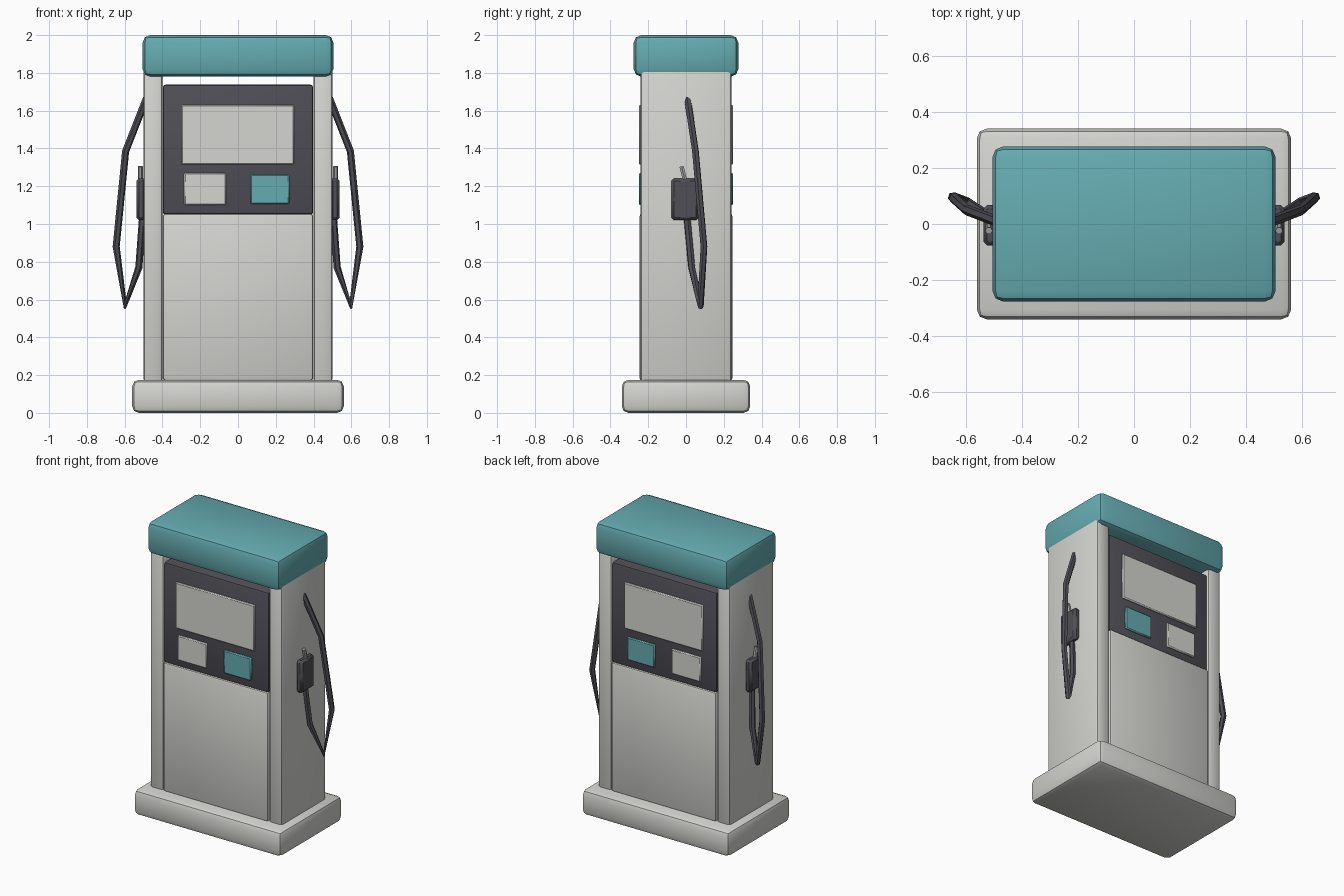
import bpy
from mathutils import Vector

if "Cube" in bpy.data.objects:
    bpy.data.objects.remove(bpy.data.objects["Cube"], do_unlink=True)


def material(name, rgb):
    m = bpy.data.materials.new(name)
    m.use_nodes = True
    m.diffuse_color = (*rgb, 1)
    m.node_tree.nodes["Principled BSDF"].inputs["Base Color"].default_value = (*rgb, 1)
    return m


WHITE = material("warm white paint", (0.66, 0.66, 0.63))
TEAL = material("teal paint", (0.13, 0.41, 0.44))
DARK = material("charcoal plastic", (0.08, 0.078, 0.095))
METAL = material("dull metal", (0.42, 0.42, 0.41))


def finish(obj, mat, angle=0.7):
    obj.data.materials.append(mat)
    bpy.ops.object.select_all(action='DESELECT')
    obj.select_set(True)
    bpy.context.view_layer.objects.active = obj
    bpy.ops.object.shade_smooth_by_angle(angle=angle)


def box(name, mat, xs, ys, zs, bevel, segments=2):
    """Rounded box given by its extents on each axis."""
    spans = (xs, ys, zs)
    bpy.ops.mesh.primitive_cube_add(size=1, location=[(a + b) / 2 for a, b in spans])
    obj = bpy.context.object
    obj.name = name
    obj.scale = [abs(b - a) for a, b in spans]
    bpy.ops.object.transform_apply(location=False, rotation=False, scale=True)
    mod = obj.modifiers.new("rounded edges", 'BEVEL')
    mod.width = bevel
    mod.segments = segments
    bpy.ops.object.modifier_apply(modifier=mod.name)
    finish(obj, mat)
    return obj


def tube(name, mat, points, radius):
    """Six-sided tube along straight segments."""
    curve = bpy.data.curves.new(name, 'CURVE')
    curve.dimensions = '3D'
    curve.bevel_depth = radius
    curve.bevel_resolution = 1
    curve.use_fill_caps = True
    line = curve.splines.new('POLY')
    line.points.add(len(points) - 1)
    for p, co in zip(line.points, points):
        p.co = (*co, 1)
    obj = bpy.data.objects.new(name, curve)
    bpy.context.collection.objects.link(obj)
    bpy.ops.object.select_all(action='DESELECT')
    obj.select_set(True)
    bpy.context.view_layer.objects.active = obj
    bpy.ops.object.convert(target='MESH')
    finish(bpy.context.object, mat)


# Plinth, canopy and central housings
box("plinth", WHITE, (-.56, .56), (-.34, .34), (0, .175), .035)
box("canopy", TEAL, (-.505, .505), (-.277, .277), (1.78, 2), .04)
box("lower_cabinet", WHITE, (-.398, .398), (-.246, .246), (.17, 1.055), .015)
box("display_housing", DARK, (-.398, .398), (-.238, .238), (1.05, 1.738), .015)

# Display plates on the front and the back
for side, sy in (("front", -1), ("back", 1)):
    depth = sorted((sy * .225, sy * .25))
    box(side + "_screen", WHITE, (-.3, .297), depth, (1.315, 1.63), .006, 1)
    box(side + "_card_panel", WHITE, (-.285, -.063), depth, (1.1, 1.27), .006, 1)
    box(side + "_keypad", TEAL, (.065, .272), depth, (1.105, 1.262), .006, 1)

# Columns, nozzles and hoses on both sides
hose_path = [(.485, .008, 1.665), (.595, .05, 1.385), (.645, .095, .88),
             (.597, .077, .567), (.525, .03, .77), (.505, .005, 1.04)]
for side, sx in (("left", 1), ("right", -1)):
    box(side + "_column", WHITE, sorted((sx * .4, sx * .5)), (-.24, .24), (.16, 1.82), .018)
    box(side + "_nozzle_body", DARK, sorted((sx * .49, sx * .537)), (-.077, .067), (1.02, 1.242), .014, 1)
    tube(side + "_nozzle_spout", METAL,
         [(sx * .517, -.002, 1.22), (sx * .517, -.024, 1.305)], .013)
    tube(side + "_hose", DARK, [Vector((sx * x, y, z)) for x, y, z in hose_path], .019)
